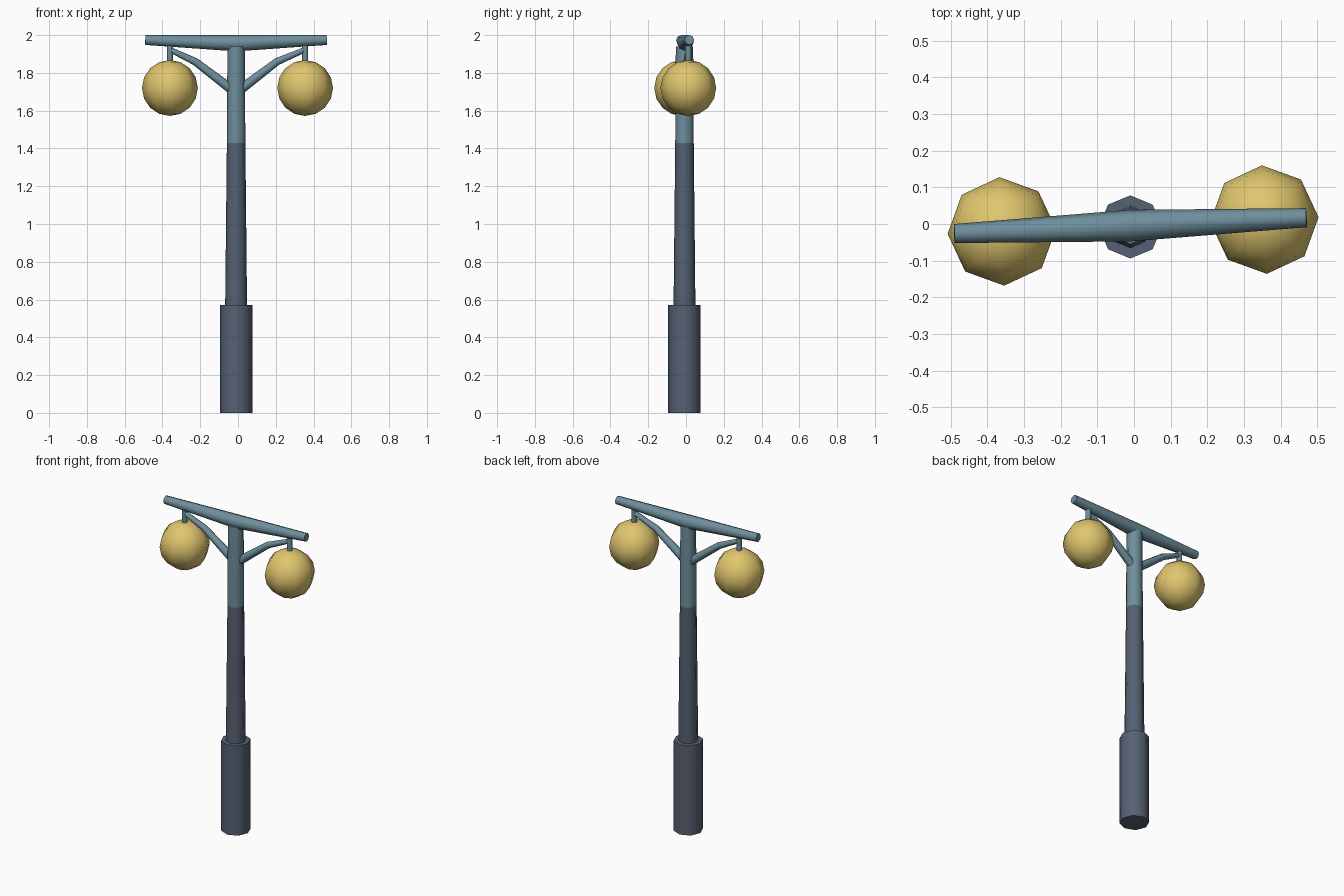
import bpy, bmesh, math
from mathutils import Vector, Matrix

if "Cube" in bpy.data.objects:
    bpy.data.objects.remove(bpy.data.objects["Cube"])


def material(name, rgb):
    lin = [((c / 255 + 0.055) / 1.055) ** 2.4 for c in rgb]
    m = bpy.data.materials.new(name)
    m.diffuse_color = (*lin, 1)
    m.use_nodes = True
    m.node_tree.nodes["Principled BSDF"].inputs["Base Color"].default_value = m.diffuse_color
    return m


DARK = material("dark slate", (86, 97, 115))
TEAL = material("blue grey metal", (110, 143, 156))
GOLD = material("warm lamp yellow", (224, 198, 110))


def finish(name, bm, mat):
    bmesh.ops.recalc_face_normals(bm, faces=bm.faces)
    me = bpy.data.meshes.new(name)
    bm.to_mesh(me)
    bm.free()
    ob = bpy.data.objects.new(name, me)
    bpy.context.collection.objects.link(ob)
    me.materials.append(mat)
    bpy.context.view_layer.objects.active = ob
    bpy.ops.object.select_all(action='DESELECT')
    ob.select_set(True)
    bpy.ops.object.shade_smooth_by_angle(angle=math.radians(60))
    return ob


def tube(name, points, radii, mat, sides=8):
    """Capped tube through the points with a radius at each one."""
    pts = [Vector(p) for p in points]
    bm = bmesh.new()
    rings = []
    for i, (p, r) in enumerate(zip(pts, radii)):
        d = (pts[min(i + 1, len(pts) - 1)] - pts[max(i - 1, 0)]).normalized()
        u = Vector((0, 1, 0))
        u = (u - d * u.dot(d)).normalized()
        v = d.cross(u)
        ring = []
        for k in range(sides):
            a = 2 * math.pi * k / sides
            ring.append(bm.verts.new(p + r * (math.cos(a) * u + math.sin(a) * v)))
        rings.append(ring)
    for a, b in zip(rings, rings[1:]):
        for k in range(sides):
            j = (k + 1) % sides
            bm.faces.new((a[k], a[j], b[j], b[k]))
    bm.faces.new(rings[0])
    bm.faces.new(rings[-1])
    return finish(name, bm, mat)


CX, CY = -0.01, -0.008        # pole axis
SLOPE = 0.045                 # slight turn of the cross arm in plan


def on_arm(x, z):
    return (x, -0.004 + SLOPE * x, z)


# Post: wide base, dark shaft, lighter upper shaft
tube("base", [(CX, CY, 0), (CX, CY, 0.57)], [0.086, 0.086], DARK)
tube("lower_shaft", [(CX, CY, 0.56), (CX, CY, 1.43)], [0.058, 0.049], DARK)
tube("upper_shaft", [(CX, CY, 1.43), (CX, CY, 1.94)], [0.049, 0.046], TEAL)

# Cross arm, thick in the middle
tube("cross_arm", [on_arm(-0.49, 1.974), on_arm(CX, 1.957), on_arm(0.47, 1.974)],
     [0.026, 0.043, 0.026], TEAL)

# Lamps with hanger and curved brace on each side
for side, s in (("left", -1), ("right", 1)):
    lx = CX / 4 + s * 0.358
    tube(side + "_hanger", [on_arm(lx, 1.85), on_arm(lx, 1.96)], [0.016] * 2, TEAL)
    tube(side + "_brace",
         [on_arm(CX + s * 0.02, 1.71), on_arm(CX + s * 0.217, 1.86),
          on_arm(lx, 1.923)], [0.026, 0.02, 0.014], TEAL)
    bm = bmesh.new()
    bmesh.ops.create_uvsphere(
        bm, u_segments=8, v_segments=8, radius=0.148,
        matrix=Matrix.Translation(on_arm(lx, 1.72)) @ Matrix.Rotation(math.atan(SLOPE), 4, 'Z'))
    finish(side + "_lamp", bm, GOLD)
